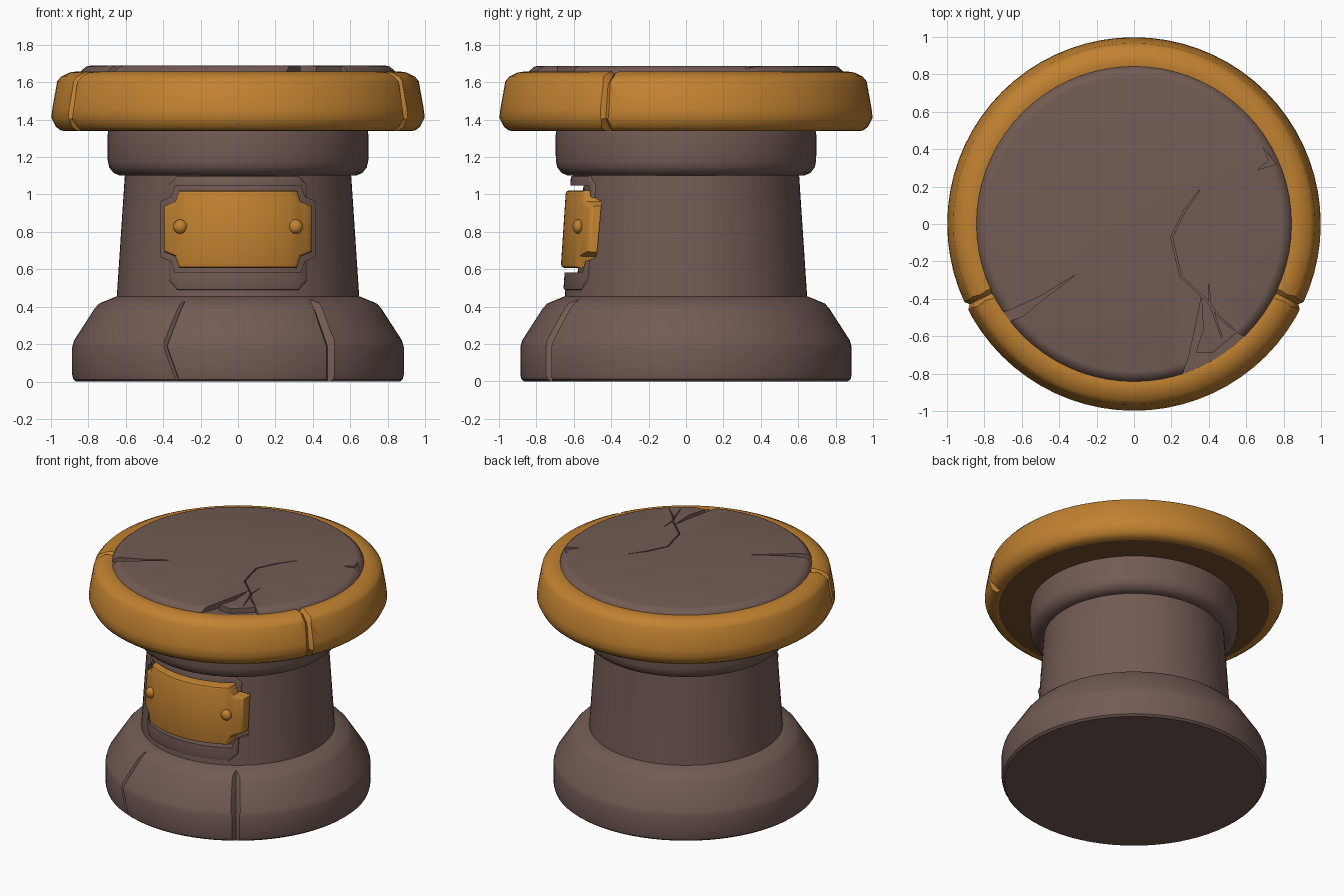
import bpy, bmesh, math
from mathutils import Vector

if "Cube" in bpy.data.objects:
    bpy.data.objects.remove(bpy.data.objects["Cube"], do_unlink=True)


def material(name, rgb):
    m = bpy.data.materials.new(name)
    m.use_nodes = True
    m.diffuse_color = (*rgb, 1)
    m.node_tree.nodes["Principled BSDF"].inputs["Base Color"].default_value = (*rgb, 1)
    return m


stone = material("brown stone", (0.17, 0.105, 0.088))
gold = material("aged gold", (0.53, 0.22, 0.03))
bronze = material("dark bronze", (0.172, 0.077, 0.024))


def finish(bm, name, mat=None):
    bmesh.ops.recalc_face_normals(bm, faces=bm.faces)
    if bm.calc_volume(signed=True) < 0:
        bmesh.ops.reverse_faces(bm, faces=bm.faces)
    mesh = bpy.data.meshes.new(name)
    bm.to_mesh(mesh)
    bm.free()
    ob = bpy.data.objects.new(name, mesh)
    bpy.context.collection.objects.link(ob)
    ob.data.materials.append(mat or stone)
    return ob


def loft(name, rings, mat=None, closed=False):
    """Skin a series of equal-length point loops."""
    bm = bmesh.new()
    loops = [[bm.verts.new(p) for p in ring] for ring in rings]
    pairs = list(zip(loops, loops[1:]))
    if closed:
        pairs.append((loops[-1], loops[0]))
    else:
        bm.faces.new(loops[0])
        bm.faces.new(loops[-1])
    n = len(loops[0])
    for a, b in pairs:
        for i in range(n):
            j = (i + 1) % n
            bm.faces.new((a[i], a[j], b[j], b[i]))
    return finish(bm, name, mat)


def lathe(name, profile, mat, closed=False, sides=72):
    turns = [math.tau * i / sides for i in range(sides)]
    return loft(name, [[(r * math.cos(t), r * math.sin(t), z) for t in turns]
                       for r, z in profile], mat, closed)


def groove(path, centre, width, depth):
    """V-shaped cutter following (angle, radius, z) points on a turned part."""
    rings = []
    for deg, r, z in path:
        t = math.radians(deg)
        out, side = Vector((math.cos(t), math.sin(t), 0)), Vector((-math.sin(t), math.cos(t), 0))
        normal = Vector((r - centre[0], z - centre[1])).normalized()
        n = out * normal.x + Vector((0, 0, normal.y))
        p = out * r + Vector((0, 0, z))
        rings.append([p - n * depth, p + n * 0.05 + side * width, p + n * 0.05 - side * width])
    return loft("cutter", rings)


def chip(points, z0):
    return loft("cutter", [[(x, y, z) for x, y in points] for z in (z0, 1.8)])


def crack(points, width=0.005, z0=1.668):
    """Ribbon-shaped cutter along a polyline, tapering at its ends."""
    rings = []
    for i, p in enumerate(points):
        a, b = Vector(points[max(i - 1, 0)]), Vector(points[min(i + 1, len(points) - 1)])
        d = (b - a).normalized()
        s = Vector((-d.y, d.x)) * width * (0.4 if i in (0, len(points) - 1) else 1)
        rings.append([(p[0] + k * s.x, p[1] + k * s.y, z)
                      for k, z in ((1, z0), (1, 1.8), (-1, 1.8), (-1, z0))])
    return loft("cutter", rings)


def carve(ob, cutters):
    for c in cutters:
        mod = ob.modifiers.new("cut", "BOOLEAN")
        mod.operation, mod.solver, mod.object = "DIFFERENCE", "EXACT", c
    bpy.context.view_layer.update()
    mesh = bpy.data.meshes.new_from_object(ob.evaluated_get(bpy.context.evaluated_depsgraph_get()))
    ob.modifiers.clear()
    ob.data = mesh


def remove(cutters):
    for c in cutters:
        bpy.data.objects.remove(c, do_unlink=True)


def column_radius(z):
    return 0.648 - 0.043 * (z - 0.45) / 0.65


def curved_plate(name, outline, d0, d1, mat=None, bevel=0):
    """Plate bent around the column front, between two offsets from its surface."""
    bm = bmesh.new()
    face = bm.faces.new([bm.verts.new((x, d0, z)) for x, z in outline])
    new = bmesh.ops.extrude_face_region(bm, geom=[face])["geom"]
    for v in new:
        if isinstance(v, bmesh.types.BMVert):
            v.co.y = d1
    if bevel:
        front_edges = [e for e in bm.edges if all(abs(v.co.y - d1) < 1e-5 for v in e.verts)]
        bmesh.ops.bevel(bm, geom=front_edges, offset=bevel, segments=2, profile=0.5, affect="EDGES")
    for i in range(-9, 10):
        bmesh.ops.bisect_plane(bm, geom=bm.verts[:] + bm.edges[:] + bm.faces[:],
                               plane_co=(i * 0.04, 0, 0), plane_no=(1, 0, 0))
    for v in bm.verts:
        v.co.y = -math.sqrt(column_radius(v.co.z) ** 2 - v.co.x ** 2) - v.co.y
    return finish(bm, name, mat)


def notched(w, h, nx, nz, cz):
    """Rectangle with stepped corners."""
    quarter = [(w, h - nz), (w - nx + 0.005, h - nz + 0.025), (w - nx - 0.015, h)]
    top = quarter + [(-x, z) for x, z in quarter[::-1]]
    return [(x, cz + z) for x, z in top] + [(x, cz - z) for x, z in top[::-1]]


# Turned stone body
base = lathe("base", [(0.865, 0), (0.88, 0.012), (0.886, 0.035), (0.886, 0.185), (0.876, 0.22),
                      (0.765, 0.392), (0.74, 0.418), (0.65, 0.455), (0.55, 0.457)], stone)
column = lathe("column", [(column_radius(z), z) for z in (0.43, 1.12)], stone)
collar = lathe("collar", [(0.55, 1.1), (0.63, 1.1), (0.665, 1.115), (0.688, 1.145), (0.696, 1.18),
                          (0.698, 1.31), (0.69, 1.36)], stone)

# Gold rim with a dark underside, and the stone slab it holds
rim = lathe("gold_rim", [(0.66, 1.338), (0.905, 1.338), (0.945, 1.341), (0.972, 1.36), (0.998, 1.41),
                         (0.992, 1.46), (0.966, 1.605), (0.945, 1.63), (0.9, 1.652), (0.865, 1.657),
                         (0.842, 1.654), (0.84, 1.58), (0.66, 1.58)], gold, closed=True)
rim.data.materials.append(bronze)
for poly in rim.data.polygons:
    poly.material_index = int(poly.normal.z < -0.999)
slab = lathe("top_slab", [(0.8, 1.5), (0.846, 1.5), (0.846, 1.64), (0.838, 1.66), (0.81, 1.684),
                          (0.79, 1.688)], stone)

# Weathering grooves in base and rim
cuts = [groove([(a + s, r, z) for s, r, z in zip(shift, (0.88, 0.886, 0.886, 0.765, 0.7), (-0.05, 0.03, 0.19, 0.39, 0.47))],
               (0.4, 0.15), w, d)
        for a, shift, w, d in ((-56, (0, 0, 0, 0, 0), 0.07, 0.03),
                               (-114, (3, 2, -2, 0, 1), 0.04, 0.018))]
carve(base, cuts)
remove(cuts)
cuts = [groove([(a, r, z) for r, z in ((0.93, 1.33), (0.995, 1.4), (0.966, 1.6), (0.9, 1.652), (0.83, 1.65))],
               (0.85, 1.48), 0.07, 0.02) for a in (-26, -154)]
carve(rim, cuts)
remove(cuts)

# Chips and cracks in the slab
cuts = [chip([(-0.31, -0.27), (-0.5, -0.385), (-0.64, -0.45), (-0.78, -0.5), (-0.74, -0.58),
              (-0.66, -0.52), (-0.59, -0.49), (-0.48, -0.4)], 1.65),
        chip([(0.36, -0.39), (0.37, -0.56), (0.33, -0.69), (0.42, -0.69), (0.55, -0.58), (0.66, -0.64),
              (0.45, -0.83), (0.24, -0.85), (0.29, -0.72), (0.33, -0.54)], 1.65),
        chip([(0.69, 0.41), (0.72, 0.34), (0.66, 0.29), (0.76, 0.32)], 1.672),
        crack([(0.35, 0.18), (0.27, 0.07), (0.2, -0.07), (0.25, -0.28), (0.41, -0.43), (0.47, -0.61)]),
        crack([(0.4, -0.32), (0.405, -0.43), (0.46, -0.5), (0.54, -0.57)], 0.004)]
carve(slab, cuts)
remove(cuts)

# Raised stone surround with a recess for the plaque
surround = curved_plate("plaque_surround", notched(0.37, 0.305, 0.03, 0.05, 0.795), -0.08, 0.01, stone, 0.01)
recess = curved_plate("cutter", notched(0.415, 0.232, 0.065, 0.085, 0.815), -0.06, 0.2)
for part in (column, surround):
    carve(part, [recess])
remove([recess])

# Gold plaque and its rivets
plaque = curved_plate("plaque", notched(0.395, 0.207, 0.065, 0.085, 0.815), -0.08, 0.032, gold, 0.018)
rivets = []
for side, label in ((1, "left"), (-1, "right")):
    y = -math.sqrt(column_radius(0.83) ** 2 - 0.31 ** 2) - 0.036
    bpy.ops.mesh.primitive_uv_sphere_add(segments=20, ring_count=12, radius=0.038, location=(side * 0.308, y, 0.828))
    rivet = bpy.context.object
    rivet.name = label + "_rivet"
    rivet.scale.y = 0.8
    rivet.data.materials.append(gold)
    rivets.append(rivet)

# Smooth shading with crisp creases
bpy.ops.object.select_all(action="DESELECT")
for ob in [base, column, collar, rim, slab, surround, plaque] + rivets:
    ob.select_set(True)
    bpy.context.view_layer.objects.active = ob
bpy.ops.object.shade_smooth_by_angle(angle=math.radians(35))
